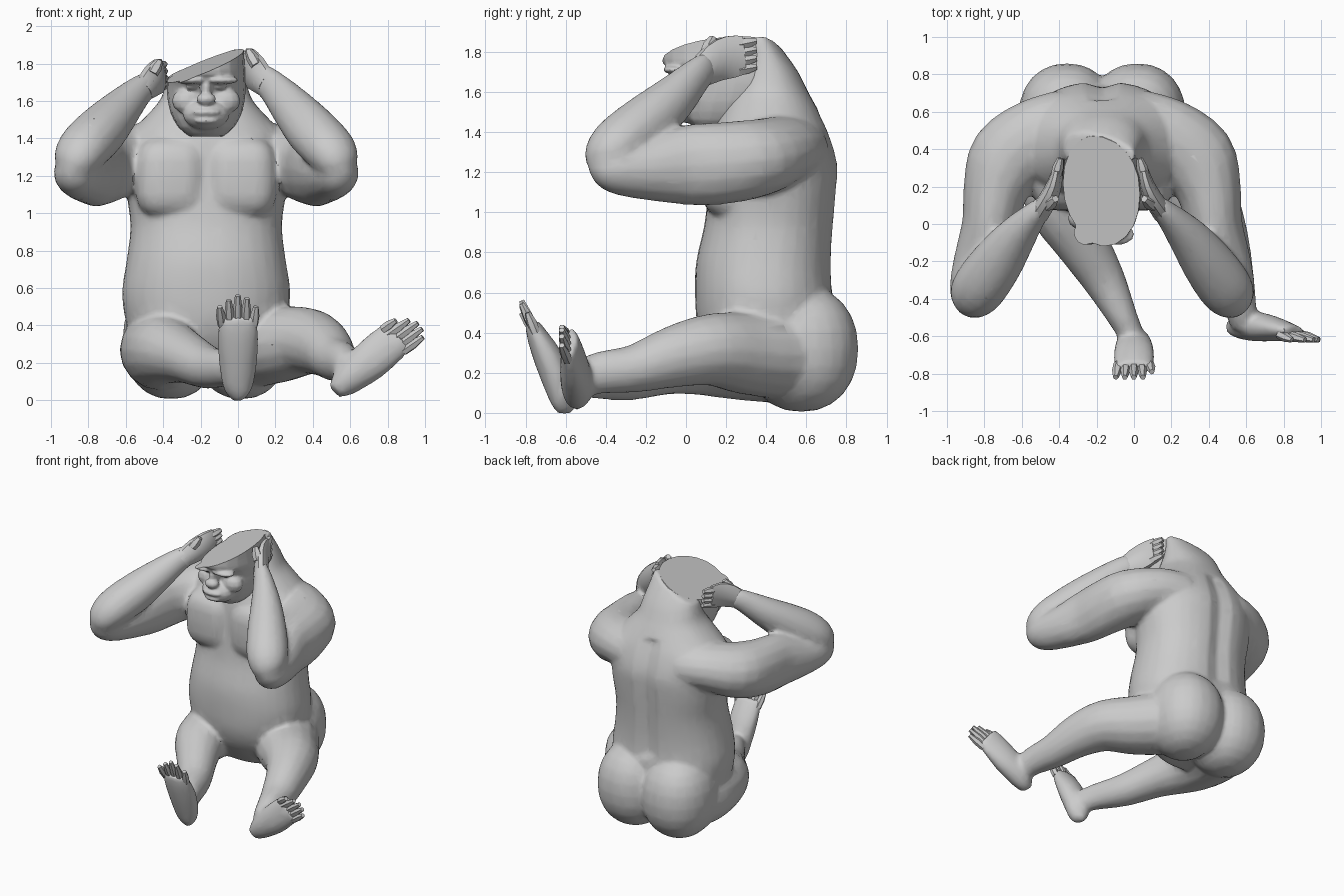
import bpy, bmesh, math
from mathutils import Vector

if "Cube" in bpy.data.objects:
    bpy.data.objects.remove(bpy.data.objects["Cube"])

CX = -0.17  # body's symmetry plane
grey = bpy.data.materials.new("grey_hide")
grey.diffuse_color = (0.6, 0.6, 0.6, 1)
grey.use_nodes = True
grey.node_tree.nodes["Principled BSDF"].inputs["Base Color"].default_value = grey.diffuse_color


def select(obs):
    bpy.ops.object.select_all(action='DESELECT')
    for ob in obs:
        ob.select_set(True)
    bpy.context.view_layer.objects.active = obs[0]


def finish(name, bm, angle=35):
    bmesh.ops.recalc_face_normals(bm, faces=bm.faces)
    me = bpy.data.meshes.new(name)
    bm.to_mesh(me)
    bm.free()
    me.materials.append(grey)
    ob = bpy.data.objects.new(name, me)
    bpy.context.collection.objects.link(ob)
    select([ob])
    bpy.ops.object.shade_smooth_by_angle(angle=math.radians(angle))
    return ob


def fuse(name, obs, voxel, smooth, ratio, cropped=False):
    """Join overlapping parts into one continuous skin."""
    select(obs)
    bpy.ops.object.join()
    ob = bpy.context.object
    ob.name = name
    m = ob.modifiers.new("skin", 'REMESH')
    m.mode, m.voxel_size = 'VOXEL', voxel
    s = ob.modifiers.new("soften", 'SMOOTH')
    s.factor, s.iterations = 0.5, smooth
    d = ob.modifiers.new("facets", 'DECIMATE')
    d.ratio = ratio
    for mod in (m, s, d):
        bpy.ops.object.modifier_apply(modifier=mod.name)
    if cropped:
        bm = bmesh.new()
        bm.from_mesh(ob.data)
        crop(bm).to_mesh(ob.data)
        bm.free()
    ob.data.materials.clear()
    ob.data.materials.append(grey)
    bpy.ops.object.shade_smooth_by_angle(angle=math.radians(40))


def resample(rows, steps=3):
    """Catmull-Rom through rows of numbers."""
    out = []
    for i in range(len(rows) - 1):
        p0, p1, p2 = rows[max(i - 1, 0)], rows[i], rows[i + 1]
        p3 = rows[min(i + 2, len(rows) - 1)]
        for s in range(steps):
            t = s / steps
            out.append([0.5 * (2 * b + (c - a) * t + (2 * a - 5 * b + 4 * c - d) * t * t
                               + (3 * b - a - 3 * c + d) * t ** 3)
                        for a, b, c, d in zip(p0, p1, p2, p3)])
    return out + [list(rows[-1])]


def skin(rings):
    bm = bmesh.new()
    vr = [[bm.verts.new(p) for p in r] for r in rings]
    n = len(vr[0])
    for a, b in zip(vr, vr[1:]):
        for i in range(n):
            bm.faces.new((a[i], a[(i + 1) % n], b[(i + 1) % n], b[i]))
    bm.faces.new(vr[0][::-1])
    bm.faces.new(vr[-1])
    return bm


def limb(name, rows, sides=16, steps=3, mirror=1):
    """Tube through rows of x, y, z, half width, half height."""
    rows = resample(rows, steps)
    pts = [Vector(r[:3]) for r in rows]
    rings = []
    for i, r in enumerate(rows):
        t = (pts[min(i + 1, len(pts) - 1)] - pts[max(i - 1, 0)]).normalized()
        side = t.cross(Vector((0, 0, 1))).normalized()
        up = side.cross(t)
        ring = []
        for k in range(sides):
            a = 2 * math.pi * k / sides
            p = pts[i] + side * (r[3] * math.cos(a)) + up * (r[4] * math.sin(a))
            if mirror < 0:  # the far hand sits a little lower and wider
                drop = max(0, (p.z - 1.5) / 0.3)
                p = Vector((2 * CX - p.x - .02 * drop, p.y, p.z - .045 * drop))
            ring.append(p)
        rings.append(ring)
    return finish(name, skin(rings))


def digit(name, a, b, r, mirror=1):
    m = [(p + q) / 2 for p, q in zip(a, b)]
    return limb(name, [(*a, r, r), (*m, r * 1.05, r * 1.05), (*b, r * .6, r * .6)], 6, 1, mirror)


def stack(rows, sides=32, steps=3, power=0.9, groove=0.0):
    """Horizontal rings from rows of z, half width, front y, back y."""
    rings = []
    for z, w, f, b in resample(rows, steps):
        ring = []
        for k in range(sides):
            a = 2 * math.pi * k / sides
            c, s = math.cos(a), math.sin(a)
            x = w * math.copysign(abs(c) ** power, c)
            y = (f + b) / 2 + (b - f) / 2 * math.copysign(abs(s) ** power, s)
            if s > 0 and 0.6 < z < 1.5:
                y -= groove * math.exp(-(x / 0.05) ** 2)
            ring.append((CX + x, y, z))
        rings.append(ring)
    return skin(rings)


def blob(name, loc, scale, power=1.0, seg=20):
    bm = bmesh.new()
    bmesh.ops.create_uvsphere(bm, u_segments=seg, v_segments=max(seg // 2, 6), radius=1)
    for v in bm.verts:
        v.co = Vector([l + s * math.copysign(abs(c) ** power, c)
                       for l, s, c in zip(loc, scale, v.co)])
    return finish(name, bm)


def crop(bm):
    """Slice off everything above the tilted crown plane."""
    g = bm.verts[:] + bm.edges[:] + bm.faces[:]
    cut = bmesh.ops.bisect_plane(bm, geom=g, plane_co=(CX, .15, 1.785),
                                 plane_no=Vector((-0.42, -0.12, 1)).normalized(), clear_outer=True)
    edges = [e for e in cut['geom_cut'] if isinstance(e, bmesh.types.BMEdge)]
    bmesh.ops.holes_fill(bm, edges=edges, sides=0)
    return bm


# torso, from seat to neck
body = [finish("torso", crop(stack([
    (.12, .28, .25, .70), (.28, .38, .12, .74), (.42, .43, .06, .74), (.58, .45, .045, .735),
    (.75, .425, .05, .73), (.93, .405, .09, .74), (1.1, .425, .11, .755), (1.25, .43, .12, .76),
    (1.4, .42, .13, .715), (1.5, .34, .17, .665), (1.6, .25, .22, .61), (1.7, .215, .27, .56),
    (1.8, .19, .30, .49), (1.92, .17, .30, .40)], groove=.035)))]

# chest and seat
for s in (-1, 1):
    body.append(blob("pectoral", (CX + s * .188, .27, 1.19), (.195, .20, .22), .62, 24))
    body.append(blob("buttock", (CX + s * .188, .575, .32), (.26, .285, .315), .92, 24))

# arms, hands and fingers
for s in (-1, 1):
    body.append(limb("upper_arm", [
        (.0, .57, 1.31, .16, .15), (.17, .48, 1.31, .20, .17), (.33, .35, 1.27, .215, .195),
        (.40, .18, 1.245, .175, .205), (.43, .0, 1.235, .15, .20), (.485, -.2, 1.215, .14, .155),
        (.53, -.36, 1.22, .12, .125), (.55, -.44, 1.24, .08, .08), (.56, -.48, 1.25, .03, .03)],
        mirror=s))
    body.append(limb("forearm", [
        (.57, -.43, 1.21, .05, .05), (.545, -.41, 1.25, .11, .10), (.495, -.35, 1.335, .145, .13),
        (.395, -.21, 1.44, .14, .14), (.29, -.07, 1.56, .11, .12), (.18, .05, 1.68, .07, .09),
        (.11, .11, 1.73, .05, .08)], mirror=s))
    limb("palm", [
        (.16, .05, 1.68, .055, .07), (.10, .14, 1.745, .05, .10), (.065, .22, 1.775, .04, .11),
        (.05, .29, 1.785, .028, .10)], 10, 2, s)
    for k in range(4):
        digit("finger", (.055, .26, 1.71 + .042 * k), (.03, .35, 1.725 + .043 * k), .028, s)
    digit("thumb", (.10, .10, 1.79), (.055, .135, 1.87), .033, s)

# legs
body.append(limb("left_leg", [
    (-.36, .60, .28, .20, .22), (-.41, .42, .27, .22, .22), (-.42, .25, .265, .20, .20),
    (-.38, .08, .265, .18, .18), (-.28, -.10, .23, .145, .14), (-.16, -.30, .175, .115, .115),
    (-.06, -.50, .17, .08, .095), (0, -.62, .15, .065, .08)]))
body.append(limb("right_leg", [
    (.02, .60, .28, .20, .22), (.10, .45, .29, .23, .22), (.23, .28, .30, .22, .205),
    (.37, .12, .315, .19, .18), (.46, -.06, .28, .15, .155), (.52, -.26, .22, .12, .12),
    (.565, -.43, .20, .09, .105), (.585, -.54, .16, .07, .09)]))

# upright foot in the middle
body.append(limb("left_foot", [
    (.01, -.60, .0, .04, .03), (.0, -.61, .05, .075, .06), (.0, -.635, .14, .095, .075),
    (.0, -.685, .27, .11, .075), (.0, -.74, .38, .11, .055), (.0, -.77, .45, .10, .035)], 14, 2))
for k in range(5):
    x = -.085 + .042 * k
    tip = (.50, .535, .56, .545, .50)[k]
    digit("left_toe", (x, -.75, .40), (x * 1.15, -.82 + .03 * (k == 4), tip), .025)

# turned-out foot at the side
body.append(limb("right_foot", [
    (.52, -.56, .045, .04, .045), (.56, -.545, .085, .07, .075), (.62, -.545, .14, .08, .095),
    (.71, -.555, .215, .075, .11), (.80, -.57, .295, .055, .11), (.865, -.585, .35, .04, .10)], 14, 2))
for k in range(5):
    d = -.08 + .04 * k
    base = (.83 + .69 * d, -.59, .32 - .72 * d)
    reach = (.09, .145, .17, .165, .135)[k]
    digit("right_toe", base, (base[0] + reach * .77, -.62, base[2] + reach * .55), .025)

fuse("body", body, .016, 7, .2)

# head and face, cut by a flat tilted crown
head = [finish("head", stack([
    (1.41, .09, .06, .25), (1.46, .15, .0, .36), (1.55, .195, -.02, .46), (1.64, .21, -.02, .50),
    (1.70, .21, -.06, .51), (1.74, .21, -.115, .50), (1.80, .205, -.12, .48),
    (1.92, .20, -.11, .40)], sides=20, steps=2)),
    blob("muzzle", (CX, .01, 1.53), (.125, .105, .085)),
    blob("nose", (CX, -.075, 1.61), (.055, .045, .035), seg=10),
    blob("nose_bridge", (CX, -.035, 1.67), (.032, .06, .07), seg=10),
    blob("upper_lip", (CX, -.07, 1.54), (.08, .04, .025), seg=12),
    blob("lower_lip", (CX, -.065, 1.495), (.065, .035, .02), seg=12)]
for s in (-1, 1):
    head += [blob("brow", (CX + s * .08, -.055, 1.712), (.095, .06, .024), seg=12),
             blob("eye", (CX + s * .075, -.02, 1.675), (.035, .03, .016), seg=10),
             blob("cheek", (CX + s * .10, .03, 1.60), (.085, .065, .07), seg=12)]
fuse("head", head, .009, 3, .2, cropped=True)
